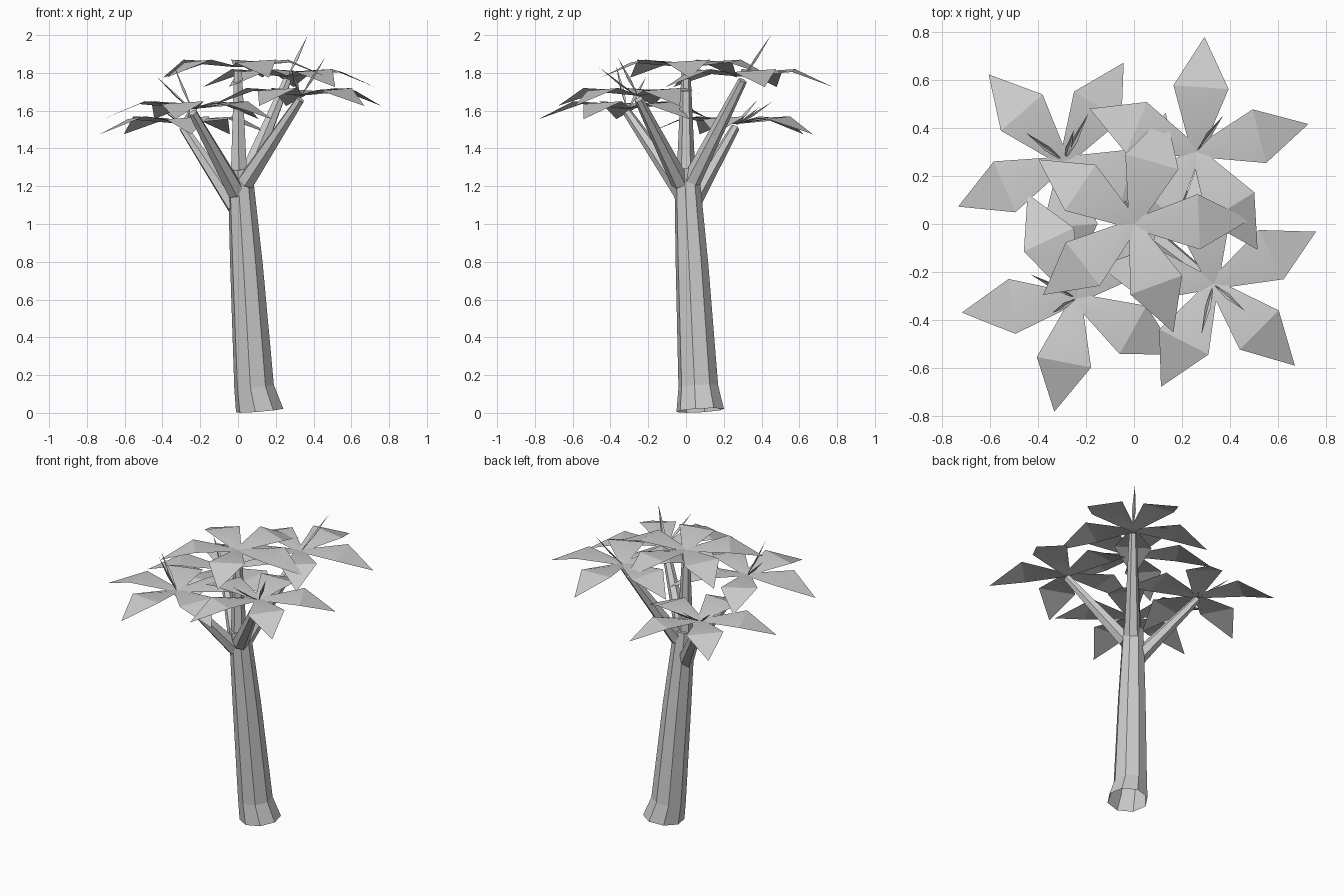
import bpy
import math
from mathutils import Vector

if "Cube" in bpy.data.objects:
    bpy.data.objects.remove(bpy.data.objects["Cube"])

grey = bpy.data.materials.new("pale grey")
grey.diffuse_color = (0.6, 0.6, 0.6, 1)
grey.use_nodes = True
grey.node_tree.nodes["Principled BSDF"].inputs["Base Color"].default_value = grey.diffuse_color


def make(name, verts, faces):
    me = bpy.data.meshes.new(name)
    me.from_pydata([tuple(v) for v in verts], [], faces)
    me.materials.append(grey)
    ob = bpy.data.objects.new(name, me)
    bpy.context.collection.objects.link(ob)
    return ob


def tube(name, rings, sides, cap_bottom, turn=0.0):
    """Tapered tube through (centre, radius) rings, each square to the axis."""
    axis = (rings[-1][0] - rings[0][0]).normalized()
    rot = Vector((0, 0, 1)).rotation_difference(axis)
    verts, faces = [], []
    for c, r in rings:
        for i in range(sides):
            a = 2 * math.pi * (i + 0.5) / sides + turn
            verts.append(c + rot @ Vector((r * math.cos(a), r * math.sin(a), 0)))
    for k in range(len(rings) - 1):
        for i in range(sides):
            j = (i + 1) % sides
            faces.append((k * sides + i, k * sides + j,
                          (k + 1) * sides + j, (k + 1) * sides + i))
    n = (len(rings) - 1) * sides
    faces.append(tuple(range(n, n + sides)))
    if cap_bottom:
        faces.append(tuple(reversed(range(sides))))
    make(name, verts, faces)


# Leaning trunk with a flared foot, open underneath
tube("trunk", [(Vector((0.115, 0.075, 0.013)), 0.128),
               (Vector((0.085, 0.065, 0.14)), 0.107),
               (Vector((0.045, 0.032, 0.78)), 0.088),
               (Vector((0.01, 0.003, 1.29)), 0.066)], 8, False, math.radians(12))

# Crowns: name, centre, branch start, first leaf angle, young shoot tips
crowns = [
    ("back_right", (0.26, 0.30, 1.77), (0.04, 0.03, 1.23), 14, [(0.37, 0.45, 2.0)]),
    ("front_right", (0.33, -0.25, 1.67), (0.04, -0.03, 1.22), 27,
     [(0.46, -0.36, 1.88), (0.28, -0.46, 1.83)]),
    ("front_left", (-0.24, -0.31, 1.60), (-0.01, -0.02, 1.17), 43,
     [(-0.43, -0.21, 1.78), (-0.34, -0.37, 1.84)]),
    ("back_left", (-0.29, 0.26, 1.52), (-0.01, 0.02, 1.09), 59,
     [(-0.45, 0.38, 1.66), (-0.19, 0.46, 1.65), (-0.25, 0.39, 1.62)]),
    ("middle", (0.0, 0.0, 1.82), (0.005, 0.0, 1.25), 2, []),
]

for name, centre, start, first, shoots in crowns:
    c, s = Vector(centre), Vector(start)
    up = Vector((0, 0, 1))
    # Tapered branch
    tube(name + "_branch", [(s, 0.05), (c - up * 0.01, 0.024)], 6, True)

    # Five drooping leaves, each bent across its widest line
    verts, faces = [], []
    for k in range(5):
        a = math.radians(first + 72 * k)
        out = Vector((math.cos(a), math.sin(a), 0))
        side = Vector((-math.sin(a), math.cos(a), 0))
        b = len(verts)
        verts += [c - side * 0.022 + up * 0.01, c + side * 0.022 + up * 0.01,
                  c + out * 0.27 + side * 0.115 + up * 0.05,
                  c + out * 0.27 - side * 0.115 + up * 0.035,
                  c + out * 0.48 - up * 0.045,
                  c + out * 0.13 + up * 0.04]
        # raised ridge on the inner half, flat outer half
        faces += [(b, b + 5, b + 1), (b, b + 3, b + 5), (b + 1, b + 5, b + 2),
                  (b + 5, b + 3, b + 2), (b + 3, b + 4, b + 2)]
    obj = make(name + "_leaves", verts, faces)
    # Soften only the shallow ridge inside each leaf
    for i, p in enumerate(obj.data.polygons):
        p.use_smooth = i % 5 != 4

    # Narrow upright shoots, folded along the middle
    verts, faces = [], []
    for tip in shoots:
        t = Vector(tip)
        d = t - c
        side = d.cross(up).normalized() * 0.012
        mid = c + d * 0.45
        back = d.cross(side).normalized() * 0.01
        b = len(verts)
        verts += [c, mid + side, mid + back, mid - side, t]
        faces += [(b, b + 1, b + 2), (b, b + 2, b + 3),
                  (b + 1, b + 4, b + 2), (b + 2, b + 4, b + 3)]
    if shoots:
        make(name + "_shoots", verts, faces)
